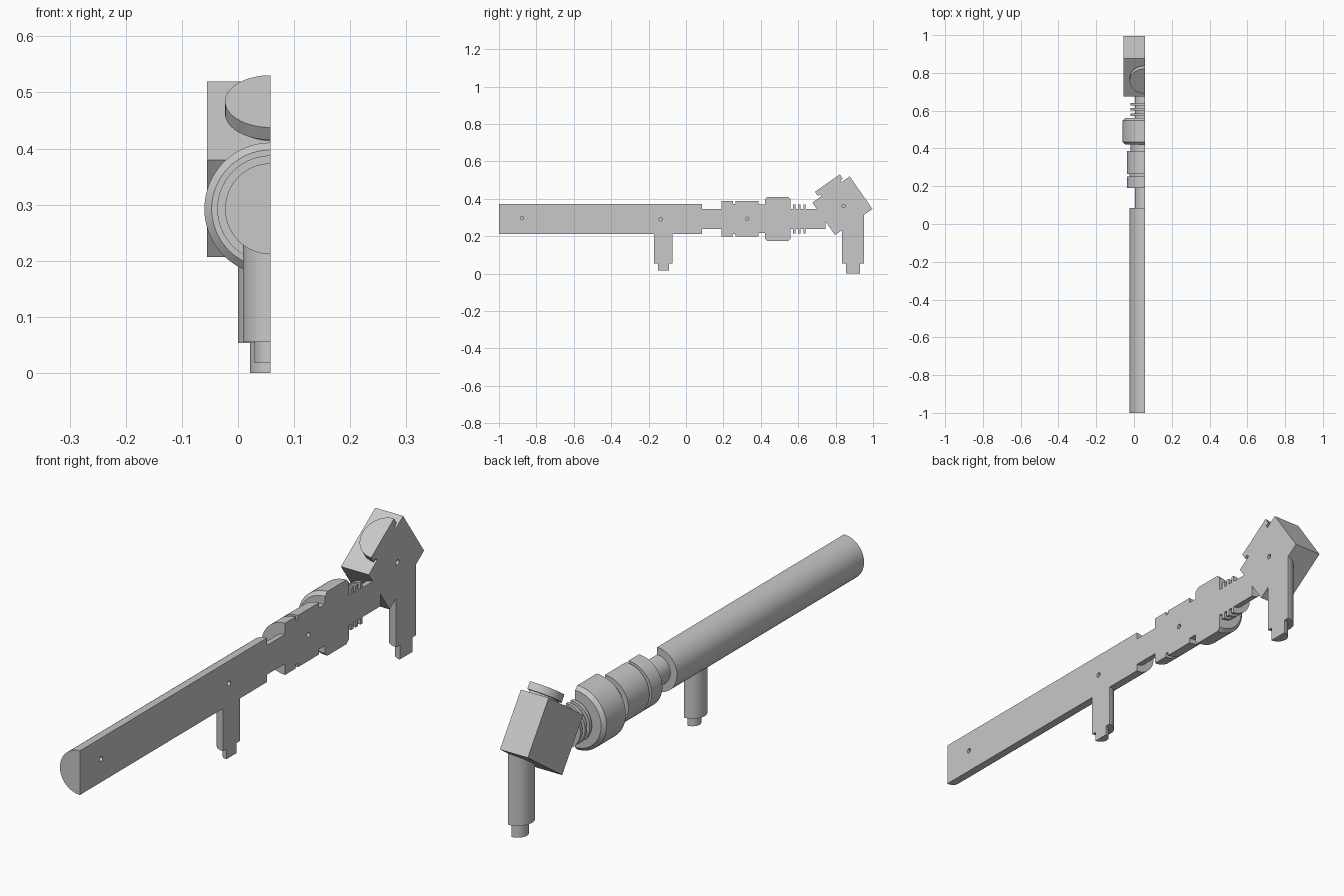
import bpy, bmesh
from math import pi, radians
from mathutils import Matrix, Vector

CUT = 0.058      # x of the flat section plane
AXIS = 0.2925    # height of the barrel axis
TILT = radians(35)

if "Cube" in bpy.data.objects:
    bpy.data.objects.remove(bpy.data.objects["Cube"], do_unlink=True)

grey = bpy.data.materials.new("plain grey")
grey.use_nodes = True
grey.diffuse_color = (0.58, 0.58, 0.58, 1)
grey.node_tree.nodes["Principled BSDF"].inputs["Base Color"].default_value = grey.diffuse_color


def finish(name, bm, matrix):
    """Turn a bmesh into a placed, grey object."""
    bmesh.ops.transform(bm, matrix=matrix, verts=bm.verts)
    bmesh.ops.recalc_face_normals(bm, faces=bm.faces)
    mesh = bpy.data.meshes.new(name)
    bm.to_mesh(mesh)
    bm.free()
    mesh.materials.append(grey)
    obj = bpy.data.objects.new(name, mesh)
    bpy.context.collection.objects.link(obj)
    return obj


def place(y, z, tilt=0.0, x=CUT):
    return Matrix.Translation((x, y, z)) @ Matrix.Rotation(tilt, 4, "X")


def half_lathe(name, steps, matrix):
    """Half-turned solid; steps are (radius, start, end) along the axis."""
    points = [(0, steps[0][1])]
    for r, a, b in steps:
        r0, r1 = r if isinstance(r, tuple) else (r, r)
        points += [(r0, a), (r1, b)]
    points.append((0, steps[-1][2]))
    bm = bmesh.new()
    verts = [bm.verts.new((0, r, h)) for r, h in points]
    edges = [bm.edges.new(pair) for pair in zip(verts, verts[1:]) if pair[0].co != pair[1].co]
    bmesh.ops.spin(bm, geom=verts + edges, cent=(0, 0, 0), axis=(0, 0, 1),
                   angle=pi, steps=40, use_duplicate=False)
    bmesh.ops.remove_doubles(bm, verts=bm.verts, dist=1e-5)
    bmesh.ops.holes_fill(bm, edges=[e for e in bm.edges if e.is_boundary], sides=0)
    return finish(name, bm, matrix)


# Barrel, neck, sleeves, bevelled collar and thin fins on one axis
steps = [(0.081, -1.0, 0.085), (0.054, 0.085, 0.19),
         (0.095, 0.19, 0.252), (0.081, 0.252, 0.265), (0.095, 0.265, 0.387),
         (0.076, 0.387, 0.422),
         ((0.105, 0.118), 0.422, 0.435), (0.118, 0.435, 0.547),
         ((0.118, 0.105), 0.547, 0.56)]
end = 0.56
for fin in range(3):
    start = 0.573 + 0.027 * fin
    steps += [(0.054, end, start), (0.077, start, start + 0.013)]
    end = start + 0.013
steps.append((0.054, end, 0.745))
barrel = half_lathe("barrel", steps, place(0, AXIS, -pi / 2))

# Tilted prism housing
bm = bmesh.new()
bmesh.ops.create_cube(bm, size=1, matrix=Matrix.Diagonal((0.113, 0.2436, 0.2120, 1)))
housing = finish("housing", bm, place(0.836, 0.363, TILT, CUT - 0.0565))

# Eyepiece disc on a short neck
face = Vector((0, 0.836, 0.363)) + Matrix.Rotation(TILT, 3, "X") @ Vector((0, 0.004, 0.106))
half_lathe("eyepiece", [(0.066, -0.01, 0.012), (0.081, 0.012, 0.039)],
           place(face.y, face.z, TILT))

# Posts with narrower tips
half_lathe("front_post", [(0.029, 0.018, 0.055), (0.049, 0.055, 0.24)], place(-0.121, 0))
half_lathe("rear_post", [(0.037, 0, 0.053), (0.058, 0.053, 0.32)], place(0.893, 0))

# Small pin holes in the flat section
bm = bmesh.new()
for y, z in ((-0.877, 0.297), (-0.135, 0.291), (0.327, 0.293), (0.843, 0.362)):
    bmesh.ops.create_cone(bm, cap_ends=True, segments=20, radius1=0.009, radius2=0.009, depth=0.08,
                          matrix=Matrix.Translation((CUT, y, z)) @ Matrix.Rotation(pi / 2, 4, "Y"))
cutter = finish("pin_holes", bm, Matrix.Identity(4))
cutter.hide_render = True
for obj in (barrel, housing):
    mod = obj.modifiers.new("holes", "BOOLEAN")
    mod.operation, mod.solver, mod.object = "DIFFERENCE", "EXACT", cutter
    bpy.context.view_layer.objects.active = obj
    bpy.ops.object.modifier_apply(modifier=mod.name)
bpy.data.objects.remove(cutter, do_unlink=True)

# Smooth round walls, keep edges crisp
bpy.ops.object.select_all(action="DESELECT")
for name in ("barrel", "housing", "eyepiece", "front_post", "rear_post"):
    bpy.data.objects[name].select_set(True)
bpy.context.view_layer.objects.active = barrel
bpy.ops.object.shade_smooth_by_angle(angle=radians(30))
